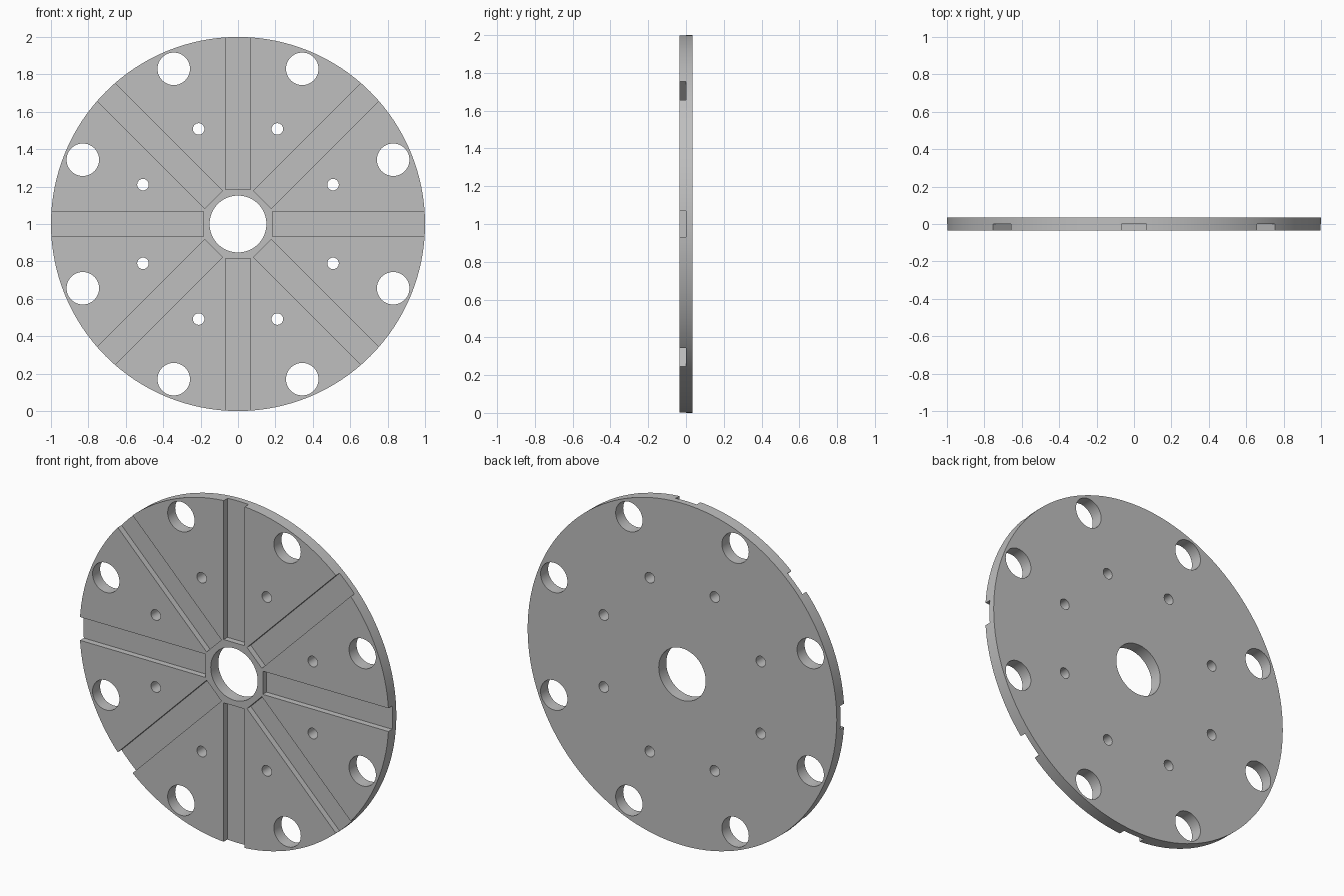
import bpy, bmesh, math
from mathutils import Matrix, Vector

if "Cube" in bpy.data.objects:
    bpy.data.objects.remove(bpy.data.objects["Cube"], do_unlink=True)

THICK = 0.07          # plate thickness
SLOT_W = 0.136        # groove width
SLOT_IN = 0.185       # distance of groove inner end from the axis
CENTRE = Matrix.Translation((0, 0, 1))
FACE_FRONT = Matrix.Rotation(math.pi / 2, 4, 'X')


def turn(degrees):
    return Matrix.Rotation(math.radians(degrees), 4, 'Y')


def add_cylinder(bm, radius, depth, segments, angle=0, distance=0):
    """Cylinder along y, set out on a pitch circle around the plate axis."""
    place = turn(angle) @ Vector((distance, 0, 0))
    bmesh.ops.create_cone(bm, cap_ends=True, segments=segments, radius1=radius,
                          radius2=radius, depth=depth,
                          matrix=CENTRE @ Matrix.Translation(place) @ FACE_FRONT)


def add_slot(bm, angle):
    """Radial groove cutter, half the plate deep, running out past the rim."""
    length = 1.1 - SLOT_IN
    bmesh.ops.create_cube(bm, size=1, matrix=CENTRE @ turn(angle)
                          @ Matrix.Translation((SLOT_IN + length / 2, -THICK / 2, 0))
                          @ Matrix.Diagonal((length, THICK, SLOT_W, 1)))


def make_object(name, bm):
    mesh = bpy.data.meshes.new(name)
    bm.to_mesh(mesh)
    bm.free()
    obj = bpy.data.objects.new(name, mesh)
    bpy.context.collection.objects.link(obj)
    return obj


# Plain steel colour
steel = bpy.data.materials.new("steel grey")
steel.use_nodes = True
colour = (0.52, 0.52, 0.52, 1)
steel.diffuse_color = colour
steel.node_tree.nodes["Principled BSDF"].inputs["Base Color"].default_value = colour

# Round plate
bm = bmesh.new()
add_cylinder(bm, 1, THICK, 128)
plate = make_object("slotted_face_plate", bm)
plate.data.materials.append(steel)

# Cutter: centre bore, eight grooves, eight bolt holes, eight small holes
bm = bmesh.new()
add_cylinder(bm, 0.152, 0.3, 64)
for i in range(8):
    add_slot(bm, i * 45)
    add_cylinder(bm, 0.087, 0.3, 48, i * 45 + 22.5, 0.898)
    add_cylinder(bm, 0.031, 0.3, 24, i * 45 + 22.5, 0.55)
cutter = make_object("hole_and_groove_cutter", bm)
cutter.data.materials.append(steel)
cutter.hide_render = True

cut = plate.modifiers.new("cut", 'BOOLEAN')
cut.operation = 'DIFFERENCE'
cut.solver = 'EXACT'
cut.object = cutter

bpy.ops.object.select_all(action='DESELECT')
plate.select_set(True)
bpy.context.view_layer.objects.active = plate
bpy.ops.object.modifier_apply(modifier=cut.name)
bpy.data.objects.remove(cutter, do_unlink=True)

# Round walls smooth, machined edges sharp
bpy.ops.object.shade_smooth_by_angle(angle=math.radians(30))
